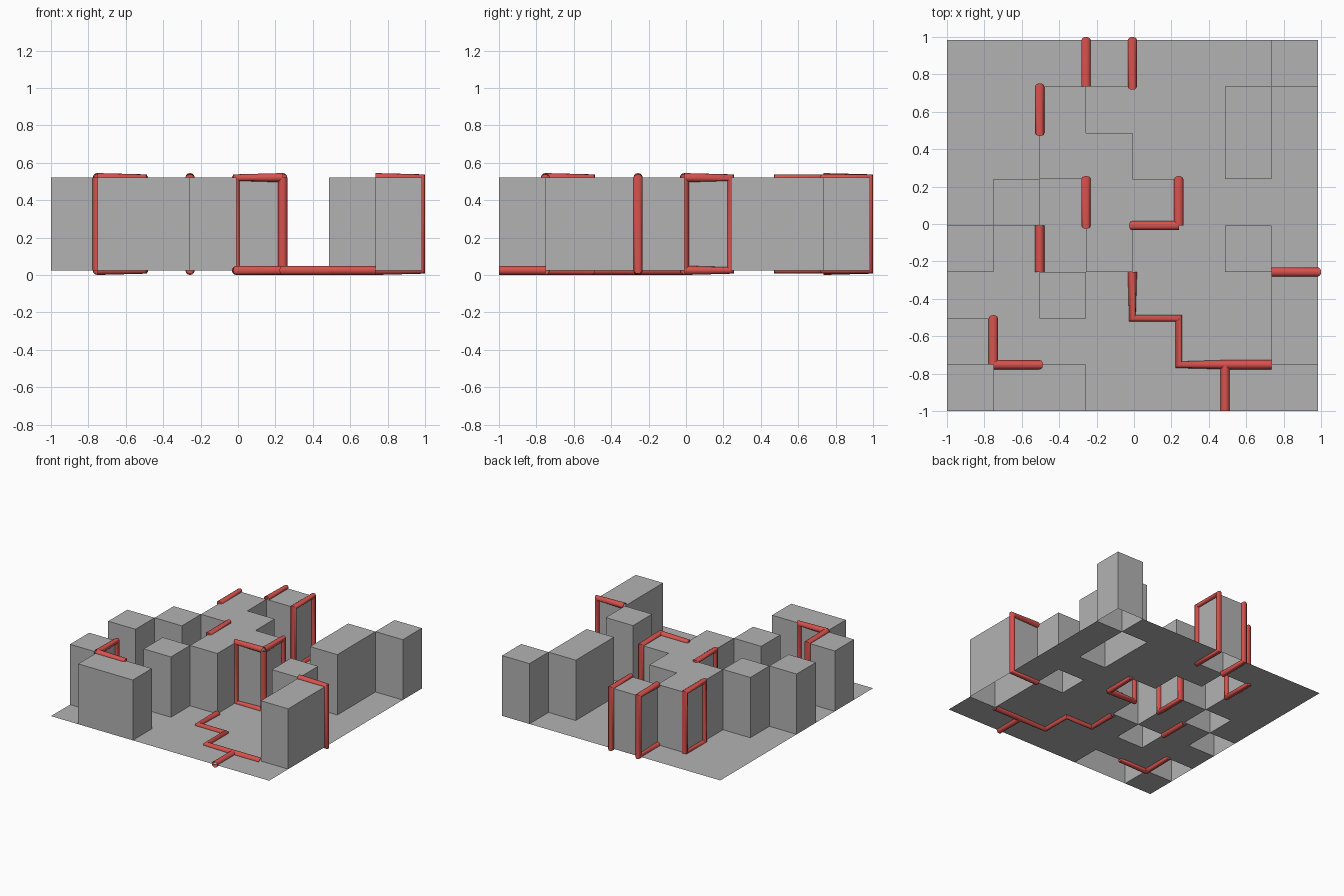
import bpy, bmesh

if "Cube" in bpy.data.objects:
    bpy.data.objects.remove(bpy.data.objects["Cube"])

N = 8                 # cells per side
CELL = 1.983 / N
R = 0.0245            # pipe radius
LOW, HIGH = R, R + 2 * CELL


def material(name, rgb):
    m = bpy.data.materials.new(name)
    m.use_nodes = True
    color = (*rgb, 1)
    m.diffuse_color = color
    m.node_tree.nodes["Principled BSDF"].inputs["Base Color"].default_value = color
    return m


gray = material("plain gray", (0.45, 0.45, 0.45))
red = material("pipe red", (0.68, 0.085, 0.075))


def at(i, j, z):
    return (-1 + i * CELL, -1 + j * CELL, z)


# Floor plan, back row first: # is a raised cell, . is floor
PLAN = """
...#...#
..#...#.
..##..#.
.#.##...
#..#..#.
..#....#
#......#
.##.....
""".split()[::-1]


def raised(i, j):
    return 0 <= i < N and 0 <= j < N and PLAN[j][i] == "#"


# Hollow sheet: floor cells, raised tops and the walls between them
bm = bmesh.new()


def face(*points):
    bm.faces.new([bm.verts.new(p) for p in points])


for j in range(N):
    for i in range(N):
        up = raised(i, j)
        z = HIGH if up else LOW
        corners = [(i, j), (i + 1, j), (i + 1, j + 1), (i, j + 1)]
        face(*[at(a, b, z) for a, b in corners])
        if not up:
            continue
        sides = [(0, -1), (1, 0), (0, 1), (-1, 0)]
        for k, (di, dj) in enumerate(sides):
            if not raised(i + di, j + dj):
                a, b = corners[k], corners[(k + 1) % 4]
                face(at(*a, LOW), at(*b, LOW), at(*b, HIGH), at(*a, HIGH))
bmesh.ops.remove_doubles(bm, verts=bm.verts, dist=0.0001)
mesh = bpy.data.meshes.new("block_terrain")
bm.to_mesh(mesh)
bm.free()
mesh.materials.append(gray)
bpy.context.collection.objects.link(bpy.data.objects.new("block_terrain", mesh))


def pipe(name, points, closed=False):
    curve = bpy.data.curves.new(name, "CURVE")
    curve.dimensions = "3D"
    curve.bevel_depth = R
    curve.bevel_resolution = 4
    spline = curve.splines.new("POLY")
    spline.points.add(len(points) - 1)
    for p, co in zip(spline.points, points):
        p.co = (*co, 1)
    spline.use_cyclic_u = closed
    curve.materials.append(red)
    obj = bpy.data.objects.new(name, curve)
    bpy.context.collection.objects.link(obj)
    bpy.ops.object.select_all(action="DESELECT")
    obj.select_set(True)
    bpy.context.view_layer.objects.active = obj
    bpy.ops.object.convert(target="MESH")
    bpy.ops.object.shade_smooth_by_angle(angle=0.7)


def wall_frame(name, a, b, closed=False):
    """Pipe round a wall from a to b; open frames leave out the upright at a."""
    pipe(name, [at(*a, HIGH), at(*b, HIGH), at(*b, LOW), at(*a, LOW)], closed)


def floor_pipe(name, *cells):
    pipe(name, [at(*c, LOW) for c in cells])


# Closed frames round single walls
wall_frame("back_frame", (4, 7), (4, 8), True)
wall_frame("left_wall_frame", (2, 6), (2, 7), True)
wall_frame("courtyard_frame", (3, 4), (3, 5), True)

# Open frames ending where two blocks touch
wall_frame("back_open_frame", (3, 7), (3, 8))
wall_frame("side_open_frame", (7, 3), (8, 3))

# Pairs of frames sharing one upright
for name, corner, end_a, end_b in [("front_pair", (1, 1), (1, 2), (2, 1)),
                                   ("centre_pair", (5, 4), (4, 4), (5, 5))]:
    wall_frame(name + "_frame_a", corner, end_a)
    wall_frame(name + "_frame_b", corner, end_b)
    pipe(name + "_upright", [at(*corner, LOW), at(*corner, HIGH)])

# Pipes along the floor
floor_pipe("zigzag_pipe", (4, 3), (4, 2), (5, 2), (5, 1), (6, 1))
floor_pipe("zigzag_side_branch", (6, 1), (7, 1))
floor_pipe("zigzag_front_branch", (6, 1), (6, 0))
floor_pipe("short_floor_pipe", (2, 3), (2, 4))
